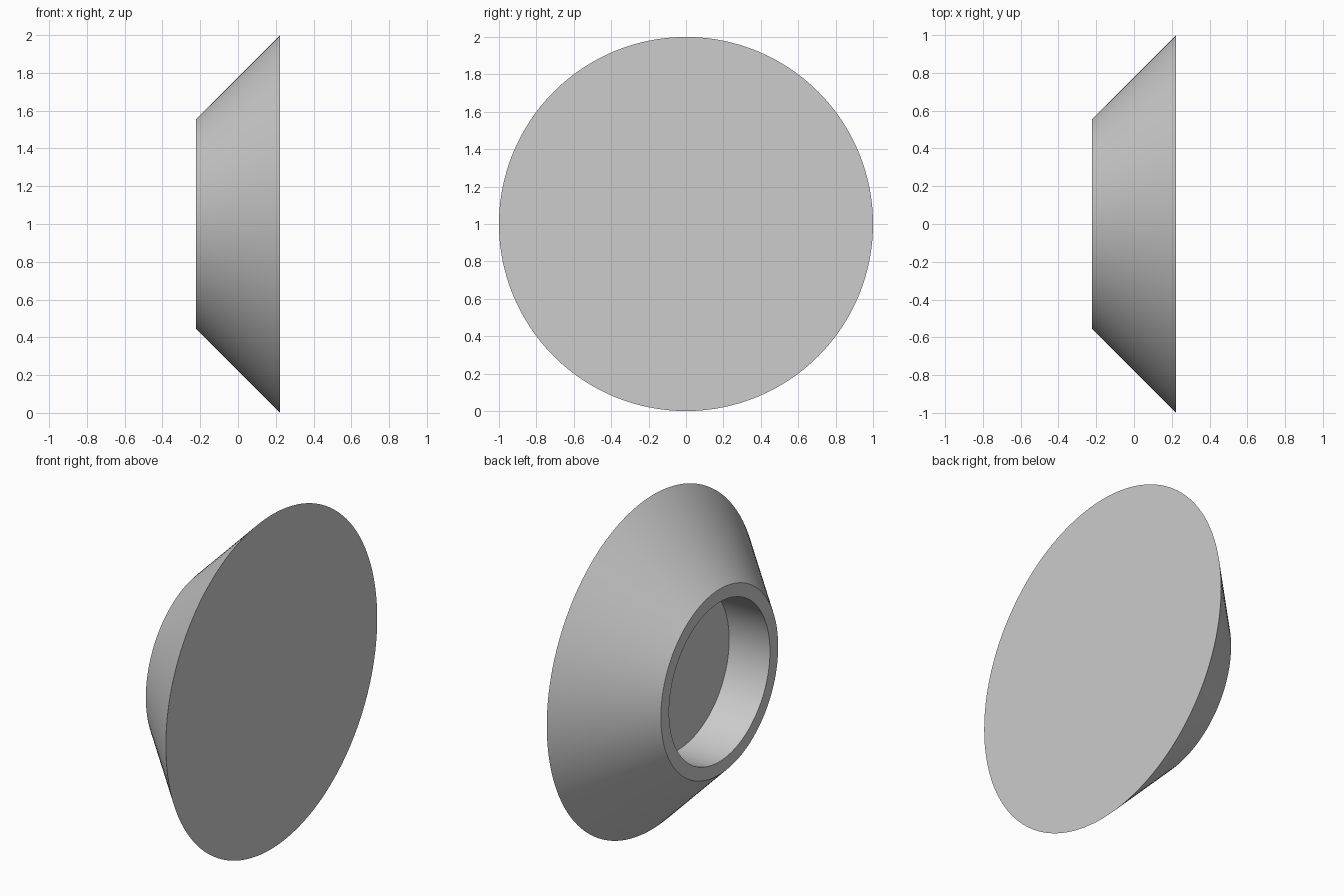
import bpy
import bmesh
import math
from mathutils import Matrix, Vector

cube = bpy.data.objects.get("Cube")
if cube:
    bpy.data.objects.remove(cube, do_unlink=True)

SEGMENTS = 128
HALF = 0.222       # half thickness along x
DEPTH = 0.27       # depth of the round recess

grey = bpy.data.materials.new("plain grey")
grey.use_nodes = True
colour = (0.604, 0.604, 0.604, 1)
grey.diffuse_color = colour
grey.node_tree.nodes["Principled BSDF"].inputs["Base Color"].default_value = colour

# Tapered disc: wide flat face towards +x, narrow face towards -x
bm = bmesh.new()
bmesh.ops.create_cone(bm, cap_ends=True, segments=SEGMENTS,
                      radius1=0.555, radius2=1.0, depth=2 * HALF,
                      matrix=Matrix.Rotation(math.pi / 2, 4, "Y"))

# Round recess: inset the narrow face, then push it inwards
narrow = min(bm.faces, key=lambda f: f.calc_center_median().x)
bmesh.ops.inset_region(bm, faces=[narrow], thickness=0.078)
wall = bmesh.ops.extrude_face_region(bm, geom=[narrow])
floor_verts = [v for v in wall["geom"] if isinstance(v, bmesh.types.BMVert)]
bmesh.ops.translate(bm, verts=floor_verts, vec=Vector((DEPTH, 0, 0)))
if narrow.is_valid:
    bmesh.ops.delete(bm, geom=[narrow], context="FACES_ONLY")
bmesh.ops.recalc_face_normals(bm, faces=bm.faces)

mesh = bpy.data.meshes.new("tapered_disc")
bm.to_mesh(mesh)
bm.free()
mesh.materials.append(grey)

disc = bpy.data.objects.new("tapered_disc", mesh)
bpy.context.collection.objects.link(disc)
disc.location.z = 1.0

# Smooth round sides with crisp rims
bpy.ops.object.select_all(action="DESELECT")
disc.select_set(True)
bpy.context.view_layer.objects.active = disc
bpy.ops.object.shade_smooth_by_angle(angle=math.radians(30))
